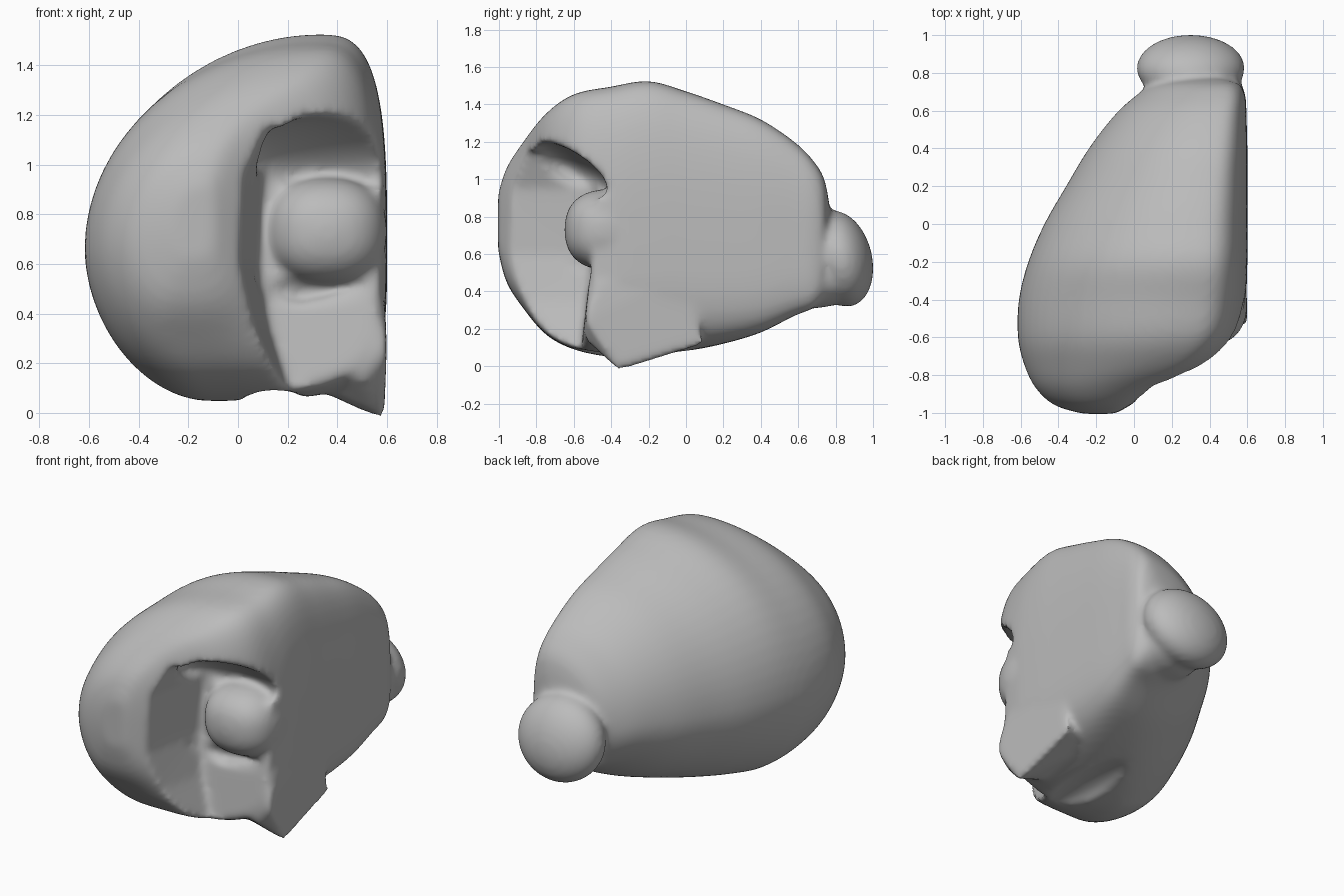
import bpy, bmesh, math
from mathutils import Vector, Matrix

cube = bpy.data.objects.get("Cube")
if cube:
    bpy.data.objects.remove(cube, do_unlink=True)

grey = bpy.data.materials.new("plain grey")
grey.use_nodes = True
grey.diffuse_color = (0.5, 0.5, 0.5, 1)
grey.node_tree.nodes["Principled BSDF"].inputs["Base Color"].default_value = (0.5, 0.5, 0.5, 1)


def make(name, bm):
    bmesh.ops.recalc_face_normals(bm, faces=bm.faces)
    mesh = bpy.data.meshes.new(name)
    bm.to_mesh(mesh)
    bm.free()
    ob = bpy.data.objects.new(name, mesh)
    bpy.context.collection.objects.link(ob)
    return ob


def blob(name, centre, radii, tilt=0, power=1.0):
    """Ellipsoid tilted about x; a power below one makes it boxier."""
    bm = bmesh.new()
    bmesh.ops.create_icosphere(bm, subdivisions=4, radius=1)
    turn = Matrix.Rotation(math.radians(tilt), 3, 'X')
    for v in bm.verts:
        v.co = Vector(centre) + turn @ Vector(
            [r * math.copysign(abs(a) ** power, a) for r, a in zip(radii, v.co)])
    return make(name, bm)


def hull(name, points):
    bm = bmesh.new()
    for p in points:
        bm.verts.new(p)
    bmesh.ops.convex_hull(bm, input=bm.verts)
    return make(name, bm)


# Body: rings along y as (y, left, right, bottom, top)
stations = [
    (-1.005, -.27, -.1, .62, .92), (-.96, -.42, -.02, .45, 1.06),
    (-.87, -.52, .13, .31, 1.2), (-.75, -.58, .4, .17, 1.35),
    (-.6, -.615, .54, .09, 1.455), (-.4, -.61, .59, .05, 1.495),
    (-.2, -.56, .6, .055, 1.525), (0, -.475, .6, .08, 1.47),
    (.2, -.36, .6, .12, 1.4), (.4, -.24, .6, .18, 1.32),
    (.58, -.1, .595, .27, 1.2), (.68, .01, .59, .31, 1.1),
    (.74, .1, .56, .38, 1.0), (.77, .22, .47, .52, .84)]
SEG, STEPS = 64, 4


def blend(k, t):
    """Smooth curve through the stations."""
    p = [stations[min(max(k + d, 0), len(stations) - 1)] for d in (-1, 0, 1, 2)]
    return [b + t / 2 * (c - a + t * (2 * a - 5 * b + 4 * c - d
            + t * (3 * (b - c) + d - a))) for a, b, c, d in zip(*p)]


def ring(bm, y, xl, xr, zb, zt):
    verts = []
    zm = zb + (zt - zb) * .42
    low = min(.75, max(.4, .4 + .4 * (y + .3)))
    for i in range(SEG):
        a = 2 * math.pi * i / SEG
        c, s = math.cos(a), math.sin(a)
        xc = xl + (xr - xl) * (.77 if s > 0 else low)
        n = (3.1 if s > 0 else 4) if c > 0 else (1.97 if s > 0 else 1.87)
        u = math.copysign(abs(c) ** (2 / n), c)
        w = math.copysign(abs(s) ** (2 / n), s)
        x = xc + u * ((xr - xc) if c > 0 else (xc - xl))
        z = zm + w * ((zt - zm) if s > 0 else (zm - zb))
        verts.append(bm.verts.new((x, y, z)))
    return verts


bm = bmesh.new()
rings = [ring(bm, *blend(k, t / STEPS))
         for k in range(len(stations) - 1) for t in range(STEPS)]
rings.append(ring(bm, *stations[-1]))
for a, b in zip(rings, rings[1:]):
    for i in range(SEG):
        j = (i + 1) % SEG
        bm.faces.new((a[i], a[j], b[j], b[i]))
bm.faces.new(rings[0])
bm.faces.new(rings[-1])
body = make("curled_body", bm)

# Hollow at the front with a sloping inner wall: (z, front x, front y, back x, back y)
hollow = []
for z, xf, yf, xb, yb in [
        (.1, .16, -.85, .2, -.56), (.35, .05, -.96, .12, -.54),
        (.6, 0, -1, .08, -.5), (.95, .01, -1, .1, -.48), (1.15, .1, -.93, .16, -.66)]:
    hollow += [(xf, yf, z), (xb, yb, z), (.75, yb, z), (.75, -1.15, z), (.3, -1.15, z)]

# Slanted slots above and below the bump, and a shallow groove underneath
cuts = [
    hull("front_hollow", hollow),
    blob("upper_slot", (.4, -.63, 1.04), (.36, .26, .11), -30),
    blob("lower_slot", (.33, -.6, .55), (.27, .17, .07), -35),
    blob("under_groove", (.14, -.25, .03), (.13, .5, .08)),
]
# Inner bump, pointed foot and rear knob
adds = [
    blob("inner_bump", (.36, -.42, .73), (.24, .23, .215), power=.85),
    hull("pointed_foot", [
        (.1, -.47, .37), (.18, -.5, .43), (.52, -.51, .5), (.59, -.47, .45),
        (.6, -.54, .25), (.5, -.54, .14), (.59, -.36, -.025), (.17, -.46, .16),
        (.5, -.33, .01), (.25, -.1, .4), (.59, 0, .5), (.58, .1, .12), (.35, 0, .12)]),
    blob("rear_knob", (.3, .825, .575), (.287, .17, .262), 14),
    blob("knob_root", (.34, .68, .46), (.22, .24, .15)),
]
for ob, kind in [(o, 'DIFFERENCE') for o in cuts] + [(o, 'UNION') for o in adds]:
    mod = body.modifiers.new(ob.name, 'BOOLEAN')
    mod.operation = kind
    mod.solver = 'EXACT'
    mod.object = ob
    ob.hide_render = True

# Fuse everything into one soft skin
fuse = body.modifiers.new("fuse", 'REMESH')
fuse.mode = 'VOXEL'
fuse.voxel_size = .018
soft = body.modifiers.new("soften", 'SMOOTH')
soft.factor = .5
soft.iterations = 14

skin = bpy.data.meshes.new_from_object(
    body.evaluated_get(bpy.context.evaluated_depsgraph_get()))
body.modifiers.clear()
body.data = skin
for ob in cuts + adds:
    bpy.data.objects.remove(ob, do_unlink=True)

skin.materials.clear()
skin.materials.append(grey)
for o in bpy.context.selected_objects:
    o.select_set(False)
body.select_set(True)
bpy.context.view_layer.objects.active = body
bpy.ops.object.shade_smooth_by_angle(angle=math.radians(50))
